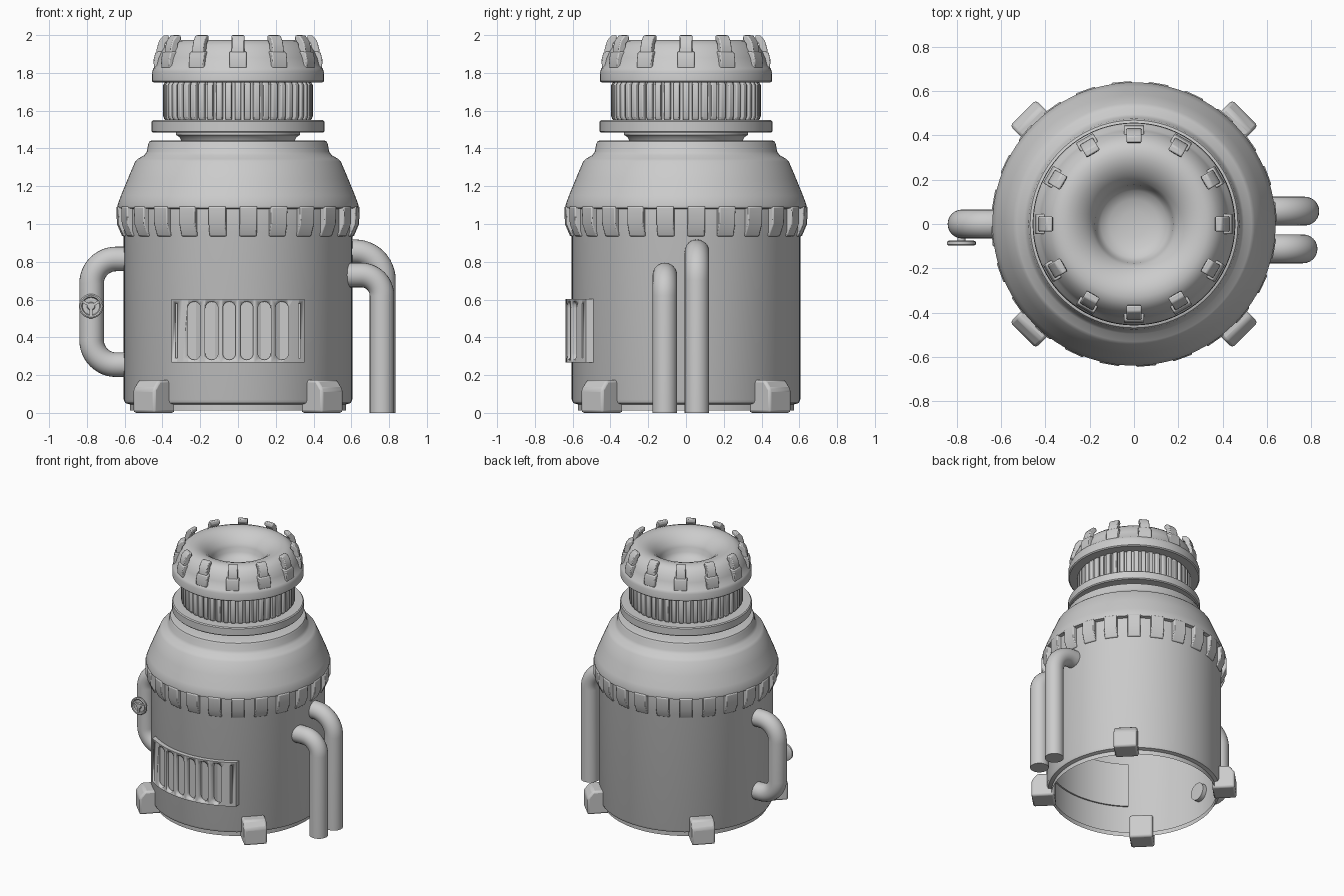
import bpy, bmesh
from math import sin, cos, pi, sqrt, radians
from mathutils import Vector, Matrix

if "Cube" in bpy.data.objects:
    bpy.data.objects.remove(bpy.data.objects["Cube"])


def finish(name, bm, angle=35, bevel=0.0):
    bmesh.ops.recalc_face_normals(bm, faces=bm.faces)
    me = bpy.data.meshes.new(name)
    bm.to_mesh(me)
    bm.free()
    ob = bpy.data.objects.new(name, me)
    bpy.context.collection.objects.link(ob)
    if bevel:
        m = ob.modifiers.new("bevel", 'BEVEL')
        m.width, m.segments, m.limit_method = bevel, 2, 'ANGLE'
    bpy.ops.object.select_all(action='DESELECT')
    ob.select_set(True)
    bpy.context.view_layer.objects.active = ob
    bpy.ops.object.shade_smooth_by_angle(angle=radians(angle))
    return ob


def lathe(name, profile, seg=96):
    """Spin an (r, z) profile about z; r = 0 closes the end."""
    bm = bmesh.new()
    vs = [bm.verts.new((r, 0, z)) for r, z in profile]
    es = [bm.edges.new(p) for p in zip(vs, vs[1:])]
    bmesh.ops.spin(bm, geom=vs + es, cent=(0, 0, 0), axis=(0, 0, 1),
                   angle=2 * pi, steps=seg, use_duplicate=False)
    bmesh.ops.remove_doubles(bm, verts=bm.verts, dist=1e-4)
    return finish(name, bm)


def prism(bm, pts, axis_map):
    """Extrude a polygon between the two ends given by axis_map(p, side)."""
    a = [bm.verts.new(axis_map(p, -1)) for p in pts]
    b = [bm.verts.new(axis_map(p, 1)) for p in pts]
    bm.faces.new(a)
    bm.faces.new(b[::-1])
    for i in range(len(pts)):
        j = (i + 1) % len(pts)
        bm.faces.new((a[i], b[i], b[j], a[j]))


def radial_ring(name, shapes, n, start=0.0, bevel=0.0):
    """Repeat (r, z) polygons with a width around the z axis."""
    bm = bmesh.new()
    for k in range(n):
        rot = Matrix.Rotation(start + 2 * pi * k / n, 3, 'Z')
        for pts, w in shapes:
            prism(bm, pts, lambda p, s: rot @ Vector((p[0], s * w / 2, p[1])))
    return finish(name, bm, 35, bevel)


def tube(name, corners, bends, radius, sides=24):
    """Round pipe through corner points with rounded bends."""
    c = [Vector(p) for p in corners]
    path = [c[0]]
    for i in range(1, len(c) - 1):
        u, v = (c[i - 1] - c[i]).normalized(), (c[i + 1] - c[i]).normalized()
        centre = c[i] + (u + v) * bends
        for k in range(13):
            t = k / 12 * pi / 2
            path.append(centre - v * bends * cos(t) - u * bends * sin(t))
    path.append(c[-1])
    bm = bmesh.new()
    rings = []
    for i, p in enumerate(path):
        t = (path[min(i + 1, len(path) - 1)] - path[max(i - 1, 0)]).normalized()
        side = Vector((0, 1, 0))
        up = t.cross(side)
        rings.append([bm.verts.new(p + radius * (side * cos(2 * pi * k / sides) + up * sin(2 * pi * k / sides)))
                      for k in range(sides)])
    for a, b in zip(rings, rings[1:]):
        for k in range(sides):
            bm.faces.new((a[k], a[(k + 1) % sides], b[(k + 1) % sides], b[k]))
    bm.faces.new(rings[0])
    bm.faces.new(rings[-1])
    return finish(name, bm)


# Hollow barrel, open at the bottom, with domed shoulder
lathe("barrel_body", [(.572, .012), (.572, .045), (.597, .052), (.605, .07), (.605, .94),
                      (.612, .96), (.612, 1.08), (.636, 1.085), (.638, 1.1), (.62, 1.15), (.583, 1.24),
                      (.545, 1.33), (.53, 1.345), (.495, 1.365), (.482, 1.385), (.475, 1.425),
                      (.468, 1.438), (.455, 1.443), (.30, 1.443)])
# Teeth under the shoulder
radial_ring("shoulder_teeth", [([(.59, .935), (.612, .935), (.64, 1.0), (.643, 1.09), (.62, 1.1), (.59, 1.1)], .092)],
            24, radians(5), .006)

# Neck: collar, flange and ribs
lathe("neck_flange", [(.30, 1.44), (.31, 1.46), (.328, 1.472), (.328, 1.484), (.45, 1.484), (.457, 1.491),
                      (.457, 1.543), (.45, 1.55), (.35, 1.55)])
lathe("neck_core", [(.372, 1.54), (.372, 1.76)])
radial_ring("neck_ribs", [([(.36, 1.55), (.388, 1.55), (.396, 1.57), (.396, 1.735), (.388, 1.75), (.36, 1.75)], .033)],
            48, 0, .006)

# Cap with rounded rim and sunken bowl
lathe("cap", [(.36, 1.75), (.448, 1.75), (.456, 1.757), (.455, 1.805), (.448, 1.825), (.432, 1.84),
              (.422, 1.88), (.405, 1.915), (.385, 1.945), (.36, 1.965), (.33, 1.975), (.295, 1.973),
              (.26, 1.962), (.22, 1.935), (.19, 1.90), (.177, 1.875), (.17, 1.84), (.15, 1.81),
              (.11, 1.79), (.06, 1.78), (0, 1.777)])
# Curled clips around the cap
radial_ring("cap_clips", [
    ([(.40, 1.825), (.445, 1.825), (.447, 1.87), (.437, 1.91), (.40, 1.915)], .09),
    ([(.39, 1.88), (.432, 1.88), (.43, 1.93), (.418, 1.97), (.395, 1.998), (.368, 2.0),
      (.365, 1.975), (.385, 1.955)], .068)], 12, 0, .006)

# Feet on the diagonals
radial_ring("feet", [([(.55, 0), (.708, 0), (.708, .125), (.668, .175), (.55, .175)], .163)], 4, pi / 4, .014)

# Drain pipes on the right, looped pipe on the left
tube("drain_pipe_tall", [(.57, .058, .853), (.77, .058, .853), (.77, .058, 0)], .15, .065)
tube("drain_pipe_short", [(.57, -.112, .73), (.762, -.112, .73), (.762, -.112, 0)], .11, .065)
tube("side_loop_pipe", [(-.57, 0, .815), (-.775, 0, .815), (-.775, 0, .255), (-.57, 0, .255)], .13, .065)

# Valve knob on the loop pipe: stem, dished wheel and hub
knob = lathe("valve_knob", [(0, -.03), (.018, -.03), (.018, .012), (.055, .012), (.065, .018), (.065, .03),
                            (.058, .035), (.05, .033), (.045, .022), (.022, .022), (.018, .03), (0, .032)], 32)
knob.matrix_world = Matrix.Translation((-.778, -.062, .565)) @ Matrix.Rotation(pi / 2, 4, 'X')
bm = bmesh.new()
for k in range(3):
    m = Matrix.Rotation(pi / 2 + k * 2 * pi / 3, 4, 'Y') @ Matrix.Translation((.034, 0, 0)) @ Matrix.Diagonal((.04, .012, .014, 1))
    bmesh.ops.create_cube(bm, size=1, matrix=Matrix.Translation((-.778, -.087, .565)) @ m)
finish("valve_spokes", bm)

# Curved vent panel following the front of the barrel
bm = bmesh.new()
x0, x1, n = -.353, .353, 24
xs = [x0 + (x1 - x0) * i / n for i in range(n + 1)]
arc = [(x, -sqrt(.637 ** 2 - x * x)) for x in xs] + [(x, -sqrt(.594 ** 2 - x * x)) for x in reversed(xs)]
prism(bm, arc, lambda p, s: (p[0], p[1], .435 + s * .168))
vent = finish("vent_panel", bm, 30)

# Rounded slots and end grooves cut into the panel
bm = bmesh.new()
for k in range(6):
    xc = (k - 2.5) * .093
    pts = [(xc + .034 * cos(t * pi / 8), .435 + .12 + .034 * sin(t * pi / 8)) for t in range(9)]
    pts += [(xc + .034 * cos(t * pi / 8), .435 - .12 + .034 * sin(t * pi / 8)) for t in range(8, 17)]
    floor = -sqrt(.609 ** 2 - xc * xc)
    prism(bm, pts, lambda p, s: (p[0], -.72 if s < 0 else floor, p[1]))
for sx in (-1, 1):
    pts = [(sx * .325 - .006, .29), (sx * .325 + .006, .29), (sx * .325 + .006, .58), (sx * .325 - .006, .58)]
    prism(bm, pts, lambda p, s: (p[0], -.72 if s < 0 else -.53, p[1]))
cutter = finish("slot_cutter", bm)
cutter.hide_render = True
bpy.context.view_layer.objects.active = vent
mod = vent.modifiers.new("slots", 'BOOLEAN')
mod.object, mod.operation, mod.solver = cutter, 'DIFFERENCE', 'EXACT'
bpy.ops.object.modifier_apply(modifier=mod.name)
bpy.data.objects.remove(cutter)
